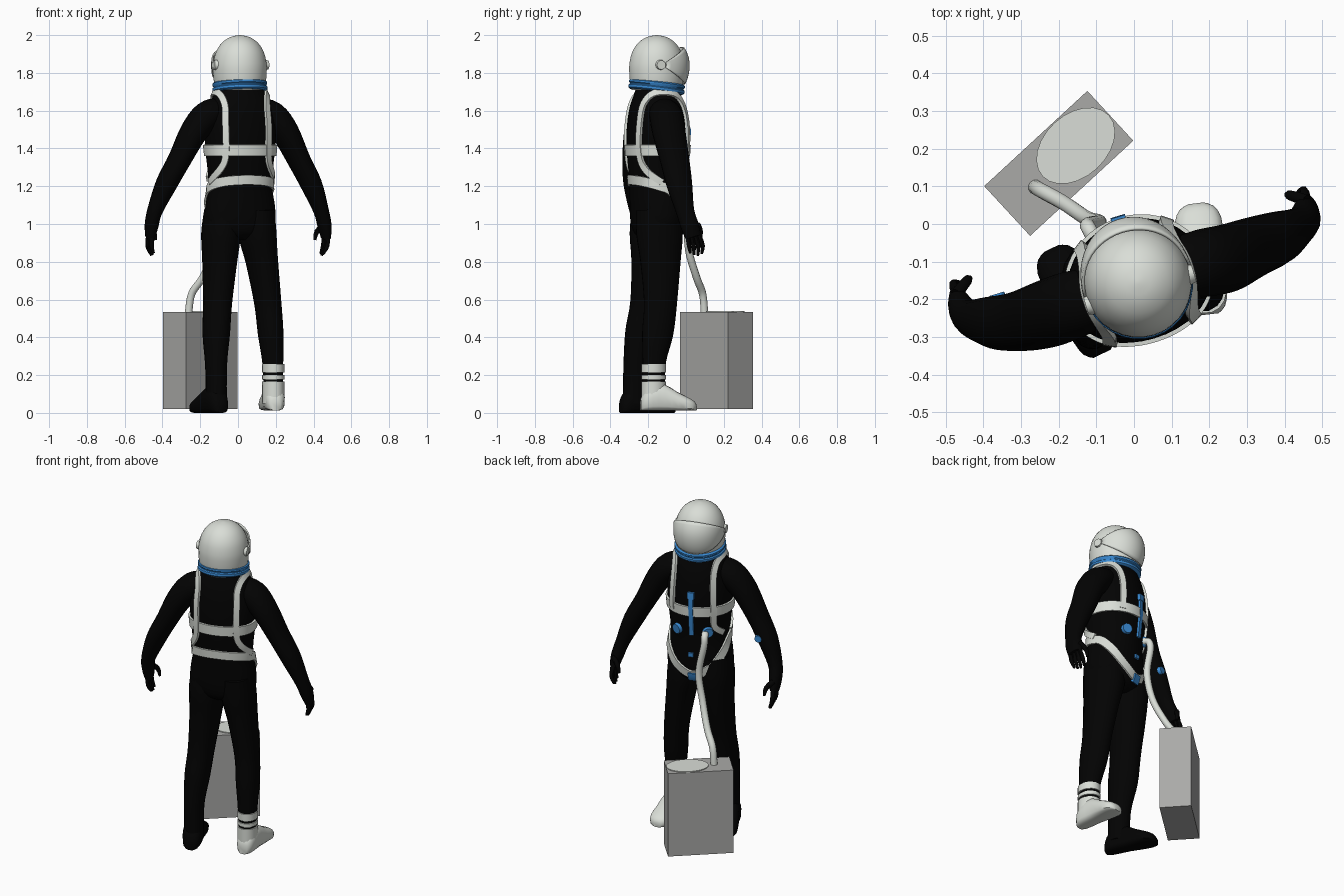
import bpy, bmesh, math
from mathutils import Vector, Matrix

if "Cube" in bpy.data.objects:
    bpy.data.objects.remove(bpy.data.objects["Cube"])

YAW = math.radians(17)                       # the figure is turned towards +y, slightly left
U = Vector((math.cos(YAW), math.sin(YAW), 0))    # figure sideways
V = Vector((-math.sin(YAW), math.cos(YAW), 0))   # figure forwards
C = Vector((0.01, -0.155, 0))
BODY = Matrix.Translation(C) @ Matrix.Rotation(YAW, 4, 'Z')


def mat(name, r, g, b):
    m = bpy.data.materials.new(name)
    m.diffuse_color = (r, g, b, 1)
    m.use_nodes = True
    m.node_tree.nodes["Principled BSDF"].inputs["Base Color"].default_value = m.diffuse_color
    return m


BLACK = mat("suit_black", 0.0008, 0.0008, 0.0008)
WHITE = mat("shell_white", 0.70, 0.73, 0.68)
BLUE = mat("fitting_blue", 0.04, 0.25, 0.64)
GREY = mat("case_grey", 0.40, 0.40, 0.39)


def finish(name, bm, material, smooth=True):
    bmesh.ops.recalc_face_normals(bm, faces=bm.faces)
    me = bpy.data.meshes.new(name)
    bm.to_mesh(me)
    bm.free()
    me.materials.append(material)
    ob = bpy.data.objects.new(name, me)
    bpy.context.collection.objects.link(ob)
    if smooth:
        bpy.ops.object.select_all(action='DESELECT')
        ob.select_set(True)
        bpy.context.view_layer.objects.active = ob
        bpy.ops.object.shade_smooth_by_angle(angle=math.radians(45))
    return ob


def skin(name, rings, material, closed=False, cap=True):
    bm = bmesh.new()
    vs = [[bm.verts.new(p) for p in r] for r in rings]
    n = len(vs[0])
    for i in range(len(vs) - (0 if closed else 1)):
        a, b = vs[i], vs[(i + 1) % len(vs)]
        for j in range(n):
            bm.faces.new((a[j], a[(j + 1) % n], b[(j + 1) % n], b[j]))
    if cap and not closed:
        bm.faces.new(vs[0])
        bm.faces.new(vs[-1])
    return finish(name, bm, material)


def spline(pts, steps=4):
    """Catmull-Rom resampling of equal-length tuples."""
    out = []
    for i in range(len(pts) - 1):
        p0, p1, p2, p3 = (pts[max(0, min(len(pts) - 1, k))] for k in (i - 1, i, i + 1, i + 2))
        for s in range(steps):
            t = s / steps
            out.append(tuple(0.5 * (2 * b + (c - a) * t + (2 * a - 5 * b + 4 * c - d) * t * t
                             + (3 * b - a - 3 * c + d) * t ** 3) for a, b, c, d in zip(p0, p1, p2, p3)))
    return out + [tuple(pts[-1])]


def loft(name, pts, material, n=16, steps=4):
    """Elliptical limb through (x, y, z, sideways radius, forward radius)."""
    s = spline(pts, steps)
    rings = []
    for i, p in enumerate(s):
        t = (Vector(s[min(i + 1, len(s) - 1)][:3]) - Vector(s[max(i - 1, 0)][:3])).normalized()
        f = (V - t * V.dot(t)).normalized()
        a = f.cross(t)
        rings.append([Vector(p[:3]) + a * p[3] * math.cos(k * math.tau / n)
                      + f * p[4] * math.sin(k * math.tau / n) for k in range(n)])
    return skin(name, rings, material)


# Torso: ellipse half-width and half-depth by height, flatter at the back
TORSO = spline([(0.915, 0.07, 0.07), (0.95, 0.15, 0.12), (1.01, 0.188, 0.14), (1.1, 0.185, 0.147),
                (1.22, 0.168, 0.152), (1.4, 0.185, 0.168), (1.52, 0.186, 0.165),
                (1.62, 0.166, 0.150), (1.69, 0.138, 0.125), (1.74, 0.11, 0.11)])


def surf(phi, z):
    """Point on the torso; 0 is the figure's right-hand x side, 90 the chest."""
    for p, q in zip(TORSO, TORSO[1:]):
        if z <= q[0]:
            break
    t = max(0, min(1, (z - p[0]) / (q[0] - p[0])))
    a, d = p[1] + (q[1] - p[1]) * t, p[2] + (q[2] - p[2]) * t
    s = math.sin(math.radians(phi))
    s = s if s > 0 else -0.92 * abs(s) ** 0.75
    return C + U * a * math.cos(math.radians(phi)) + V * d * s + Vector((0, 0, z))


def normal(phi, z):
    return (surf(phi + 2, z) - surf(phi - 2, z)).cross(surf(phi, z + 0.01) - surf(phi, z - 0.01)).normalized()


skin("torso", [[surf(k * 10, p[0]) for k in range(36)] for p in TORSO], BLACK)


def strap(name, path, width, material=WHITE, closed=False, thick=0.010):
    s = spline(path, 6)
    if closed:
        s = s[:-1]
    pts = [surf(*p) for p in s]
    rings = []
    for i, p in enumerate(s):
        a, b = (i - 1, (i + 1) % len(s)) if closed else (max(i - 1, 0), min(i + 1, len(s) - 1))
        n = normal(*p)
        w = n.cross(pts[b] - pts[a]).normalized() * width / 2
        rings.append([pts[i] - w - n * .01, pts[i] + w - n * .01, pts[i] + w + n * thick, pts[i] - w + n * thick])
    skin(name, rings, material, closed)


# Harness
strap("chest_band", [(a, 1.39) for a in range(0, 361, 30)], 0.06, closed=True)
strap("hip_belt", [(-90, 1.235), (-45, 1.225), (0, 1.19), (30, 1.12), (60, 1.03), (90, 0.985),
                   (120, 1.03), (150, 1.12), (180, 1.19), (225, 1.225), (270, 1.235)], 0.05, closed=True)
half = [(-5, 1.22), (-38, 1.29), (-51, 1.37), (-51, 1.54), (-44, 1.64), (-20, 1.69), (20, 1.69),
        (42, 1.65), (51, 1.55), (50, 1.38), (46, 1.29), (25, 1.24)]
strap("shoulder_strap_right", half[:10], 0.035, thick=0.013)
strap("shoulder_strap_left", [(180 - a, z) for a, z in half], 0.035, thick=0.013)

# Blue zip and fittings
strap("front_zip", [(90, 1.24), (90, 1.35), (90, 1.5)], 0.026, BLUE, thick=0.012)
strap("zip_pull", [(90, 1.47), (90, 1.51)], 0.04, BLUE, thick=0.016)
strap("crotch_fitting", [(90, 0.955), (90, 1.0)], 0.05, BLUE, thick=0.018)
strap("belly_fitting", [(88, 1.10), (88, 1.125)], 0.03, BLUE)


def disc(name, pos, axis, r, depth, material, n=16):
    bm = bmesh.new()
    bmesh.ops.create_cone(bm, cap_ends=True, segments=n, radius1=r, radius2=r * 0.85, depth=depth,
                          matrix=Matrix.Translation(pos) @ axis.to_track_quat('Z', 'Y').to_matrix().to_4x4())
    return finish(name, bm, material)


for a in (59, 121):
    disc("hose_socket", surf(a, 1.26), normal(a, 1.26), 0.034, 0.035, BLUE)
disc("forearm_gauge", Vector((-0.362, -0.195, 1.23)), V, 0.024, 0.02, BLUE)

# Arms with palms
loft("left_arm", [(-0.10, -0.195, 1.60, .07, .08), (-0.165, -0.215, 1.57, .08, .09),
                  (-0.235, -0.24, 1.485, .072, .09), (-0.31, -0.26, 1.34, .060, .08),
                  (-0.38, -0.262, 1.21, .056, .070), (-0.44, -0.25, 1.07, .040, .05),
                  (-0.458, -0.225, 0.99, .035, .05), (-0.465, -0.205, 0.93, .024, .044)], BLACK)
loft("right_arm", [(0.10, -0.125, 1.60, .07, .08), (0.18, -0.105, 1.57, .08, .09),
                   (0.25, -0.09, 1.485, .072, .09), (0.322, -0.06, 1.34, .060, .08),
                   (0.388, -0.035, 1.21, .056, .070), (0.44, -0.005, 1.07, .040, .05),
                   (0.458, 0.02, 0.99, .036, .05), (0.465, 0.04, 0.93, .025, .044)], BLACK)

# Fingers and thumbs
for side, s, palm in (("left", -1, Vector((-0.464, -0.21, 0.945))), ("right", 1, Vector((0.466, 0.038, 0.945)))):
    for i in range(4):
        o = (i - 1.5) * 0.021
        a = palm + V * o
        b = a + V * (0.015 + o * 0.2) + Vector((0, 0, -0.06))
        c = a + V * 0.02 - U * s * 0.015 + Vector((0, 0, -0.115 + abs(i - 1.7) * 0.01))
        loft(side + "_finger", [(*a, .013, .012), (*b, .012, .012), (*c, .007, .007)], BLACK, 8, 3)
    a = palm + V * 0.025 + Vector((0, 0, 0.05))
    b = a + V * 0.025 - U * s * 0.035 + Vector((0, 0, -0.035))
    c = b + V * 0.005 - U * s * 0.01 + Vector((0, 0, -0.045))
    loft(side + "_thumb", [(*a, .017, .017), (*b, .014, .014), (*c, .008, .008)], BLACK, 8, 3)

# Legs
loft("left_leg", [(-0.085, -0.17, 1.08, .09, .12), (-0.09, -0.172, 0.95, .102, .13),
                  (-0.097, -0.178, 0.8, .090, .115), (-0.108, -0.205, 0.58, .075, .093),
                  (-0.115, -0.235, 0.42, .071, .09), (-0.116, -0.265, 0.25, .057, .068),
                  (-0.115, -0.27, 0.05, .055, .065)], BLACK)
loft("right_leg", [(0.10, -0.15, 1.08, .09, .12), (0.103, -0.14, 0.95, .098, .127),
                   (0.127, -0.135, 0.8, .083, .11), (0.158, -0.135, 0.58, .070, .09),
                   (0.173, -0.15, 0.42, .066, .085), (0.184, -0.168, 0.27, .055, .063),
                   (0.187, -0.172, 0.10, .05, .06)], BLACK)

# White ankle bands and boot shaft on one leg
for name, z0, z1 in (("upper_ankle_band", .215, .258), ("lower_ankle_band", .178, .200), ("boot_shaft", .05, .165)):
    loft(name, [(0.187, -0.171, z0, .058, .067), (0.187, -0.171, z1, .058, .067)], WHITE, steps=1)


def foot(name, heel, toe, z, material):
    heel, toe = Vector(heel), Vector(toe)
    side = Vector((0, 0, 1)).cross(toe - heel).normalized()
    rings = []
    for t, w, h in spline([(0, .025, .06), (.06, .045, .10), (.2, .055, .14), (.42, .056, .14),
                           (.65, .062, .10), (.85, .062, .07), (.96, .045, .05), (1, .02, .03)], 2):
        ring = []
        for k in range(16):
            c, s = math.cos(k * math.tau / 16), math.sin(k * math.tau / 16)
            s = s if s > 0 else -abs(s) ** 0.4
            c = math.copysign(abs(c) ** 0.7, c)
            ring.append(heel.lerp(toe, t) + side * w * c + Vector((0, 0, z + h * (0.5 + 0.5 * s))))
        rings.append(ring)
    skin(name, rings, material)


foot("left_boot", (-0.085, -0.345, 0), (-0.22, -0.065, 0), 0.0, BLACK)
foot("right_boot", (0.20, -0.24, 0), (0.165, 0.055, 0), 0.012, WHITE)


def lathe(name, profile, material, m, n=32):
    return skin(name, [[m @ Vector((r * math.cos(k * math.tau / n), r * 1.03 * math.sin(k * math.tau / n), z))
                        for k in range(n)] for r, z in profile], material)


# Helmet shell, visor lune, pivots and neck ring
lathe("helmet", spline([(.005, 2.0), (.05, 1.99), (.095, 1.96), (.127, 1.91), (.141, 1.85),
                        (.142, 1.80), (.138, 1.755), (.130, 1.71)], 3), WHITE, BODY)
bm = bmesh.new()
grid = []
for i in range(25):
    th = math.pi * (0.03 + 0.94 * i / 24)
    row = []
    for j in range(11):
        ps = math.radians(-40 + 76 * j / 10)
        sn = math.sin(th) ** 0.85
        fwd = math.cos(ps) ** (0.55 if ps < 0 else 0.85)
        row.append(bm.verts.new(BODY @ Vector((.146 * math.cos(th), -0.017 + .189 * sn * fwd,
                                               1.842 + .16 * sn * math.sin(ps)))))
    grid.append(row)
for r, q in zip(grid, grid[1:]):
    for j in range(10):
        bm.faces.new((r[j], r[j + 1], q[j + 1], q[j]))
visor = finish("visor", bm, WHITE)
solid = visor.modifiers.new("thickness", 'SOLIDIFY')
solid.thickness, solid.offset = 0.008, 0
for s in (-1, 1):
    disc("visor_pivot", BODY @ Vector((s * .141, -0.02, 1.842)), U * s, 0.028, 0.018, WHITE)

tilt = BODY @ Matrix.Translation((0, 0, 1.728)) @ Matrix.Rotation(math.radians(-7), 4, 'X')
lathe("neck_ring", [(.10, -.028), (.137, -.028), (.146, -.02), (.146, -.007), (.140, -.002), (.140, .003),
                    (.145, .008), (.145, .018), (.137, .025), (.10, .026)], BLUE, tilt)

# Portable life-support case with oval lid and hose
case = Matrix.Translation((-0.2, 0.161, 0)) @ Matrix.Rotation(math.radians(42.7), 4, 'Z')
bm = bmesh.new()
bmesh.ops.create_cube(bm, size=1, matrix=case @ Matrix.Translation((0, 0, .2775)) @ Matrix.Diagonal((.373, .18, .515, 1)))
finish("support_case", bm, GREY, False)
bm = bmesh.new()
bmesh.ops.create_cone(bm, cap_ends=True, segments=24, radius1=1, radius2=1, depth=1,
                      matrix=case @ Matrix.Translation((.065, .004, .536)) @ Matrix.Diagonal((.12, .083, .008, 1)))
finish("oval_lid", bm, WHITE)
hose = [(-.105, -.04, 1.255), (-.120, -.012, 1.245), (-.122, -.002, 1.19), (-.092, .005, 1.02),
        (-.125, .015, .86), (-.185, .055, .72), (-.245, .088, .63), (-.262, .098, .525)]
loft("air_hose", [(*p, .02, .02) for p in hose], WHITE, 12, 6)
